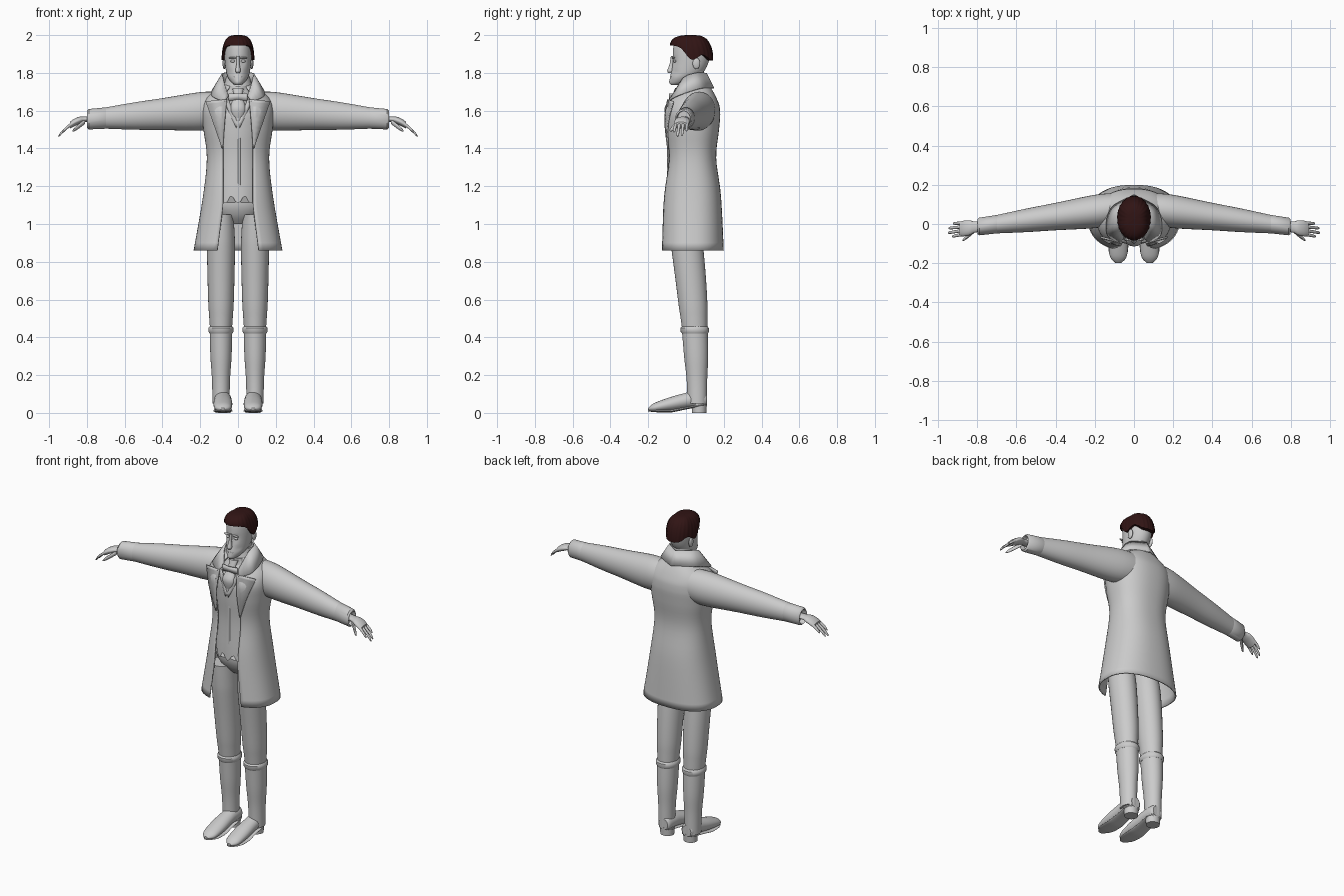
import bpy, bmesh, math
from math import sin, cos, pi

cube = bpy.data.objects.get("Cube")
if cube:
    bpy.data.objects.remove(cube, do_unlink=True)

parts = []


def material(name, colour):
    mat = bpy.data.materials.new(name)
    mat.use_nodes = True
    mat.diffuse_color = colour
    mat.node_tree.nodes["Principled BSDF"].inputs["Base Color"].default_value = colour
    return mat


GREY = material("plain grey", (.6, .6, .6, 1))
BROWN = material("dark brown hair", (.03, .007, .007, 1))


def refine(rows, steps=5):
    """Smoothly interpolate between rows of numbers."""
    out = []
    for i in range(len(rows) - 1):
        quad = rows[max(i - 1, 0)], rows[i], rows[i + 1], rows[min(i + 2, len(rows) - 1)]
        for k in range(steps):
            t = k / steps
            out.append([q + t / 2 * (r - p + t * (2 * p - 5 * q + 4 * r - s + t * (3 * (q - r) + s - p)))
                        for p, q, r, s in zip(*quad)])
    return out + [list(rows[-1])]


def signed_power(value, power):
    return math.copysign(abs(value) ** power, value)


def finish(name, bm, mat=GREY, mirror=False, thick=0):
    bmesh.ops.recalc_face_normals(bm, faces=bm.faces)
    mesh = bpy.data.meshes.new(name)
    bm.to_mesh(mesh)
    bm.free()
    mesh.materials.append(mat)
    obj = bpy.data.objects.new(name, mesh)
    bpy.context.collection.objects.link(obj)
    if mirror:
        obj.modifiers.new("mirror", "MIRROR")
    if thick:
        obj.modifiers.new("thickness", "SOLIDIFY").thickness = thick
    parts.append(obj)
    return obj


def skin(name, rows, closed=False, **options):
    """Join rows of points into a surface; closed rows become capped rings."""
    bm = bmesh.new()
    grid = [[bm.verts.new(point) for point in row] for row in rows]
    count = len(grid[0])
    for low, high in zip(grid, grid[1:]):
        for j in range(count if closed else count - 1):
            k = (j + 1) % count
            bm.faces.new((low[j], low[k], high[k], high[j]))
    if closed:
        bm.faces.new(grid[0])
        bm.faces.new(grid[-1])
    return finish(name, bm, **options)


def loft(name, rows, shape, axis="z", mirror=False, steps=5, sides=32):
    """Rows give axis position and radius; shape gives the centre and stretch there."""
    rings = []
    for u, radius in refine(rows, steps):
        across, along, stretch = shape(u)
        ring = []
        for k in range(sides):
            t = 2 * pi * k / sides
            point = [across + radius * sin(t), along - radius * stretch * cos(t)]
            point.insert("xyz".index(axis), u)
            ring.append(point)
        rings.append(ring)
    return skin(name, rings, closed=True, mirror=mirror)


def ribbon(name, inner, outer, mirror=True):
    skin(name, [refine(inner), refine(outer)], mirror=mirror, thick=.008)


def blob(name, place, size, mirror=False):
    bm = bmesh.new()
    bmesh.ops.create_uvsphere(bm, u_segments=16, v_segments=10, radius=1)
    for v in bm.verts:
        v.co = [p + s * c for p, s, c in zip(place, size, v.co)]
    finish(name, bm, mirror=mirror)


# Centre lines followed by the limbs
def leg(z):
    return .09, .06 - .07 * z * z, 1.14


def foot(y):
    return .08, min(.07, .065 + .22 * y), .9 + 2 * y


def sole(y):
    return .08, max(.01, .025 + .2 * y), .15


def arm(x):
    return .09 - .13 * x, 1.61 - .07 * x, 1.2


def droop(x):
    return 1.555 - 4 * max(x - .8, 0) ** 2


# Trouser legs, boots, soles and heels
loft("trouser_legs", [(1.05, .065), (.95, .072), (.85, .074), (.6, .068), (.5, .062), (.4, .055)], leg, mirror=True)
loft("boot_shafts", [(.44, .06), (.3, .056), (.18, .048), (.05, .045)], leg, mirror=True)
loft("boot_rims", [(.42, .06), (.43, .066), (.45, .066), (.46, .058)], leg, mirror=True, steps=1)
loft("boot_feet", [(.11, .03), (.09, .042), (0, .046), (-.08, .05), (-.15, .046), (-.18, .035), (-.2, .012)],
     foot, "y", mirror=True)
loft("boot_soles", [(.11, .03), (.08, .045), (0, .045), (-.07, .05), (-.15, .047), (-.2, .015)],
     sole, "y", mirror=True)
loft("boot_heels", [(0, .04), (.05, .043)], lambda z: (.08, .07, .95), mirror=True, steps=1)

# Hips and waistcoat with a pointed lower edge
loft("trouser_hips", [(1.25, .13), (1.12, .15), (1.05, .12), (1, .06)], lambda z: (0, .02, .7))
vest = loft("waistcoat", [(1.16, .14), (1.35, .13), (1.5, .14), (1.6, .135), (1.7, .07)],
            lambda z: (0, .02, .88), sides=64)
for v in vest.data.vertices:
    if v.co.z < 1.165 and v.co.y < 0:
        v.co.z -= .05 * abs(cos(pi * v.co.x / .07))
ribbon("waistcoat_placket", [(0, -.1, 1.13), (0, -.1, 1.53)], [(.012, -.1, 1.14), (.012, -.1, 1.53)], mirror=False)
ribbon("waistcoat_lapels", [(0, -.11, 1.53), (.05, -.09, 1.66)], [(.01, -.11, 1.51), (.08, -.09, 1.66)])

# Open frock coat: height, half width, half depth
coat_rows = [(.86, .235, .17), (1.15, .185, .155), (1.35, .165, .13), (1.5, .183, .145),
             (1.6, .19, .15), (1.67, .165, .12), (1.74, .07, .07)]
bend = .85
coat = []
for z, wide, deep in refine(coat_rows):
    gap = min(.08 + max(1.1 - z, 0) / 8, wide / 2)
    middle = .03 + max(z - 1.6, 0) / 7
    start = math.asin((gap / wide) ** (1 / bend))
    row = []
    for k in range(49):
        t = start + (pi - start) * k / 24 if k < 24 else pi + (pi - start) * (k - 24) / 24
        row.append((wide * signed_power(sin(t), bend), middle - deep * signed_power(cos(t), bend), z))
    coat.append(row)
skin("coat_body", coat, thick=.008)

# Lapels and turned-up collar
ribbon("coat_lapels", [(.08, -.1, 1.4), (.07, -.115, 1.55), (.06, -.1, 1.66)],
       [(.085, -.1, 1.4), (.13, -.1, 1.53), (.172, -.07, 1.65)])
ribbon("coat_collar", [(0, .11, 1.8), (.08, .05, 1.8), (.08, -.02, 1.77), (.05, -.07, 1.68)],
       [(0, .15, 1.72), (.12, .08, 1.72), (.14, -.05, 1.68), (.07, -.1, 1.65)])
loft("collar_stand", [(1.7, .085), (1.75, .07), (1.78, .063)], lambda z: (0, .04, 1))

# Sleeves and cuffs
loft("sleeves", [(.1, .08), (.2, .085), (.4, .07), (.55, .06), (.72, .045)], arm, "x", mirror=True)
loft("cuffs", [(.69, .043), (.7, .047), (.79, .045), (.8, .037), (.77, .035)], arm, "x", mirror=True, steps=1)

# Hands with drooping fingers
loft("palms", [(.75, .03), (.81, .028), (.84, .038), (.87, .04), (.89, .036)],
     lambda x: (arm(x)[0], droop(x), .5), "x", mirror=True)
for k, (name, reach) in enumerate((("index", .93), ("middle", .95), ("ring", .947), ("little", .925))):
    side = k - 1.5
    loft(name + "_fingers", [(.87, .009), (.9, .008), (reach - .01, .007), (reach, .003)],
         lambda x: (arm(x)[0] + side * (.019 + (x - .87) / 20), droop(x), 1.2), "x", mirror=True, sides=12)
loft("thumbs", [(.81, .012), (.84, .012), (.865, .009), (.875, .003)],
     lambda x: (.66 - .85 * x, 2.15 - .75 * x, 1.1), "x", mirror=True, sides=12)

# Neck, shirt collar and cravat
loft("neck", [(1.64, .062), (1.72, .056), (1.84, .052)], lambda z: (0, .035, 1.15))
loft("shirt_collar", [(1.66, .07), (1.7, .064), (1.73, .06)], lambda z: (0, .025, 1.15))
loft("cravat", [(1.72, .03), (1.68, .022), (1.66, .028), (1.6, .04), (1.53, .01)],
     lambda z: (0, -.09 + max(z - 1.62, 0) / 2, .6))
ribbon("cravat_wings", [(0, -.09, 1.69), (.05, -.08, 1.69)], [(0, -.09, 1.66), (.05, -.08, 1.65)])

# Head with pressed-in eye sockets and cheeks, and a raised chin
head = loft("head", [(1.735, .015), (1.75, .035), (1.78, .055), (1.82, .065), (1.9, .072), (1.96, .065), (1.98, .03)],
            lambda z: (0, .03 - 24 * (1.98 - z) ** 4, 1.37), sides=64)
for v in head.data.vertices:
    if v.co.y < 0:
        for x, z, size, push in ((.028, 1.862, .014, .009), (.045, 1.8, .016, .005), (0, 1.75, .015, -.004)):
            away = ((abs(v.co.x) - x) ** 2 + (v.co.z - z) ** 2) / size ** 2
            v.co.y += push * math.exp(-away)
loft("nose", [(1.89, .008), (1.85, .008), (1.82, .013), (1.81, .014), (1.8, .009)],
     lambda z: (0, -.084 + .15 * (z - 1.8), 1.2), sides=16)
blob("brows", (.029, -.067, 1.88), (.021, .008, .005), True)
blob("eyes", (.028, -.06, 1.862), (.013, .007, .007), True)
blob("upper_lip", (0, -.077, 1.779), (.022, .008, .004))
blob("lower_lip", (0, -.075, 1.771), (.018, .008, .005))
blob("ears", (.073, .055, 1.85), (.009, .02, .03), True)

# Combed hair: the hairline height runs from forehead to nape
hairline = refine([(height,) for height in (1.945, 1.945, 1.93, 1.87, 1.895, 1.87, 1.865)], 8)
levels = 14
hair = []
for level in range(-1, levels + 1):
    s = max(level, 0) / levels
    row = []
    for k, (edge,) in enumerate(hairline):
        t = pi * k / (len(hairline) - 1)
        swell = .75 if level < 0 else max(cos(s * pi / 2), 0) ** .6
        swell *= 1 + .015 * sin(k * pi / 2 + s * 5)
        row.append((.086 * swell * sin(t), .03 - .114 * swell * cos(t), edge + (2 - edge) * sin(s * pi / 2)))
    hair.append(row)
skin("hair", hair, mat=BROWN, mirror=True)

# Smooth shading with crisp edges
bpy.ops.object.select_all(action="DESELECT")
for obj in parts:
    obj.select_set(True)
bpy.context.view_layer.objects.active = parts[0]
bpy.ops.object.shade_smooth_by_angle(angle=math.radians(40))
